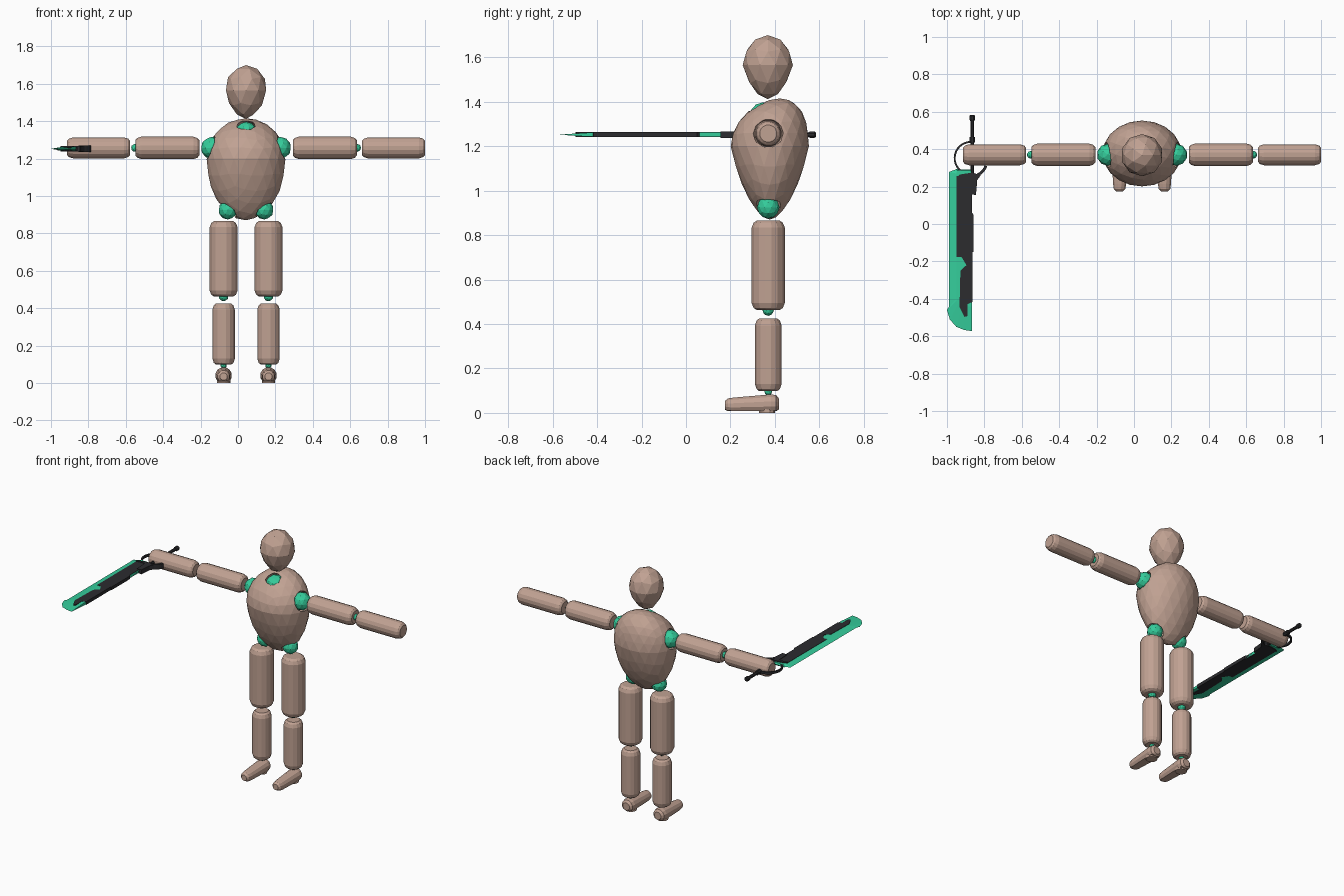
import bpy, bmesh, math
from mathutils import Matrix, Vector

if "Cube" in bpy.data.objects:
    bpy.data.objects.remove(bpy.data.objects["Cube"])

CX, CY = 0.043, 0.37      # figure axis
ARM_Z, SWORD_Z = 1.257, 1.252


def material(name, rgb):
    m = bpy.data.materials.new(name)
    m.diffuse_color = (*rgb, 1)
    m.use_nodes = True
    m.node_tree.nodes["Principled BSDF"].inputs["Base Color"].default_value = m.diffuse_color
    return m


SKIN = material("warm_clay", (0.53, 0.36, 0.29))
GREEN = material("joint_green", (0.035, 0.61, 0.33))
BLACK = material("dark_metal", (0.025, 0.025, 0.028))


def finish(name, bm, mat):
    bmesh.ops.recalc_face_normals(bm, faces=bm.faces)
    me = bpy.data.meshes.new(name)
    bm.to_mesh(me)
    bm.free()
    ob = bpy.data.objects.new(name, me)
    bpy.context.collection.objects.link(ob)
    if mat:
        me.materials.append(mat)
    return ob


def ball(name, center, r, mat, sub=2):
    bm = bmesh.new()
    bmesh.ops.create_icosphere(bm, subdivisions=sub, radius=r,
                               matrix=Matrix.Translation(center))
    return finish(name, bm, mat)


def lathe(name, profile, start, direction, mat, sides=16, floor=None):
    """Rings of (radius, distance, lift) along a direction from start."""
    bm = bmesh.new()
    q = Vector(direction).to_track_quat('Z', 'Y')
    rings = []
    for r, t, lift in profile:
        ring = []
        for i in range(sides):
            a = 2 * math.pi * (i + 0.5) / sides
            p = Vector(start) + q @ Vector((r * math.cos(a), r * math.sin(a), t))
            p.z += lift
            if floor is not None:
                p.z = max(p.z, floor)
            ring.append(bm.verts.new(p))
        rings.append(ring)
    for a, b in zip(rings, rings[1:]):
        for i in range(sides):
            j = (i + 1) % sides
            bm.faces.new((a[i], a[j], b[j], b[i]))
    bm.faces.new(rings[0])
    bm.faces.new(rings[-1])
    return finish(name, bm, mat)


def limb(name, start, direction, length, r):
    """Cylinder with two-step rounded ends."""
    prof = [(r * 0.68, 0, 0), (r * 0.88, 0.01, 0), (r, 0.032, 0)]
    prof += [(a, length - t, 0) for a, t, _ in reversed(prof)]
    return lathe(name, prof, start, direction, SKIN)


def plate(name, outline, thick, mat):
    """Flat outline extruded evenly about the sword plane."""
    bm = bmesh.new()
    f = bm.faces.new([bm.verts.new((x, y, SWORD_Z - thick / 2)) for x, y in outline])
    up = bmesh.ops.extrude_face_region(bm, geom=[f])["geom"]
    bmesh.ops.translate(bm, vec=(0, 0, thick),
                        verts=[v for v in up if isinstance(v, bmesh.types.BMVert)])
    return finish(name, bm, mat)


def arc(cx, cy, r0, r1, a0, a1, n=10):
    ang = [math.radians(a0 + (a1 - a0) * i / n) for i in range(n + 1)]
    return ([(cx + r1 * math.cos(a), cy + r1 * math.sin(a)) for a in ang] +
            [(cx + r0 * math.cos(a), cy + r0 * math.sin(a)) for a in reversed(ang)])


# Head: egg tapering to the chin
head = ball("head", (0, 0, 0), 1, SKIN)
for v in head.data.vertices:
    u = v.co.z
    k = 0.113 * (1 + 0.22 * min(u, 0))
    v.co = (CX + v.co.x * k, CY - 0.002 + v.co.y * k,
            1.565 + u * (0.135 if u > 0 else 0.153))

# Torso: broad chest, narrow waist, top leaning back
torso = ball("torso", (0, 0, 0), 1, SKIN, 3)
for v in torso.data.vertices:
    x, y, u = v.co
    ky = 0.176 * (1 + 0.32 * min(u, 0))
    z = 1.2 + u * (0.215 if u > 0 else 0.33)
    v.co = (CX + x * 0.211, CY + 0.007 + y * ky + 0.045 * max(u, 0) ** 2, z)

# Ball joints in the torso, each in a carved socket
joints = [("neck_joint", (CX, CY - 0.025, 1.337), 0.06)]
for s, side in ((-1, "right"), (1, "left")):
    joints.append((side + "_shoulder_joint", (CX + s * 0.183, CY, ARM_Z), 0.059))
    joints.append((side + "_hip_joint", (CX + s * 0.097, CY, 0.925), 0.051))
for name, c, r in joints:
    ball(name, c, r, GREEN)
    cutter = ball(name + "_cutter", c, r * 1.16, SKIN)
    cutter.hide_render = True
    cutter.hide_viewport = True
    cutter.display_type = 'WIRE'
    mod = torso.modifiers.new(name + "_socket", 'BOOLEAN')
    mod.operation = 'DIFFERENCE'
    mod.solver = 'EXACT'
    mod.object = cutter

# Arms and legs
for s, side in ((-1, "right"), (1, "left")):
    out = (s, 0, 0)
    limb(side + "_upper_arm", (CX + s * 0.25, CY, ARM_Z), out, 0.342, 0.061)
    ball(side + "_elbow_joint", (CX + s * 0.594, CY, ARM_Z), 0.021, GREEN)
    limb(side + "_forearm", (CX + s * 0.62, CY, ARM_Z), out, 0.337, 0.057)
    lx = CX + s * 0.12
    limb(side + "_thigh", (lx, CY, 0.462), (0, 0, 1), 0.404, 0.076)
    ball(side + "_knee_joint", (lx, CY, 0.463), 0.026, GREEN)
    limb(side + "_shin", (lx, CY, 0.098), (0, 0, 1), 0.327, 0.061)
    ball(side + "_ankle_joint", (lx, CY, 0.095), 0.017, GREEN)
    lathe(side + "_foot",
          [(0.026, 0, 0), (0.041, 0.012, 0), (0.045, 0.035, 0),
           (0.036, 0.205, -0.006), (0.032, 0.23, -0.006), (0.02, 0.243, -0.006)],
          (lx, 0.418, 0.04), (0, -1, 0), SKIN, 12, 0.008)
    lathe(side + "_sole", [(0.037, 0.0, 0), (0.037, 0.02, 0)],
          (lx, 0.365, 0.0), (0, 0, 1), SKIN, 12)

# Blade: flat core with bevelled cutting edges
outer = [(-0.866, 0.29), (-0.95, 0.293), (-0.99, 0.278), (-0.99, -0.443), (-1.0, -0.46),
         (-0.985, -0.51), (-0.95, -0.55), (-0.91, -0.566), (-0.866, -0.573)]
inner = [(-0.866, 0.285), (-0.945, 0.285), (-0.95, 0.27), (-0.95, -0.4), (-0.948, -0.41),
         (-0.938, -0.425), (-0.92, -0.435), (-0.9, -0.44), (-0.866, -0.44)]
bm = bmesh.new()
edge = [bm.verts.new((x, y, SWORD_Z)) for x, y in outer]
caps = []
for h in (-0.009, 0.009):
    core = [bm.verts.new((x, y, SWORD_Z + h)) for x, y in inner]
    bm.faces.new(core)
    for i in range(len(edge) - 1):
        bm.faces.new((edge[i], edge[i + 1], core[i + 1], core[i]))
    caps.append(core)
bm.faces.new((caps[0][0], edge[0], caps[1][0], caps[1][-1], edge[-1], caps[0][-1]))
finish("blade", bm, GREEN)

# Dark spine of the sword with its notches
plate("blade_spine", [
    (-0.949, 0.257), (-0.949, -0.176), (-0.922, -0.176), (-0.896, -0.22), (-0.928, -0.25),
    (-0.933, -0.444), (-0.906, -0.497), (-0.89, -0.492), (-0.89, -0.428), (-0.863, -0.417),
    (-0.863, -0.15), (-0.858, -0.15), (-0.858, 0.05), (-0.866, 0.06), (-0.866, 0.257)],
    0.022, BLACK)

# Guard block, knuckle ring and hook
plate("guard_block", [(-0.95, 0.25), (-0.885, 0.25), (-0.88, 0.16), (-0.845, 0.155),
                      (-0.838, 0.235), (-0.82, 0.26), (-0.865, 0.275), (-0.93, 0.265)],
      0.03, BLACK)
plate("knuckle_ring", arc(-0.872, 0.352, 0.082, 0.092, 85, 245, 14), 0.016, BLACK)
plate("guard_hook", arc(-0.872, 0.34, 0.078, 0.093, -75, -20, 6), 0.034, BLACK)

# Grip and pommel
lathe("grip", [(0.011, 0, 0), (0.011, 0.35, 0)], (-0.865, 0.22, SWORD_Z), (0, 1, 0), BLACK, 8)
lathe("grip_collar", [(0.016, 0, 0), (0.016, 0.03, 0)], (-0.865, 0.435, SWORD_Z),
      (0, 1, 0), BLACK, 8)
lathe("pommel", [(0.013, 0, 0), (0.016, 0.008, 0), (0.016, 0.026, 0), (0.011, 0.032, 0)],
      (-0.865, 0.552, SWORD_Z), (0, 1, 0), BLACK, 8)
